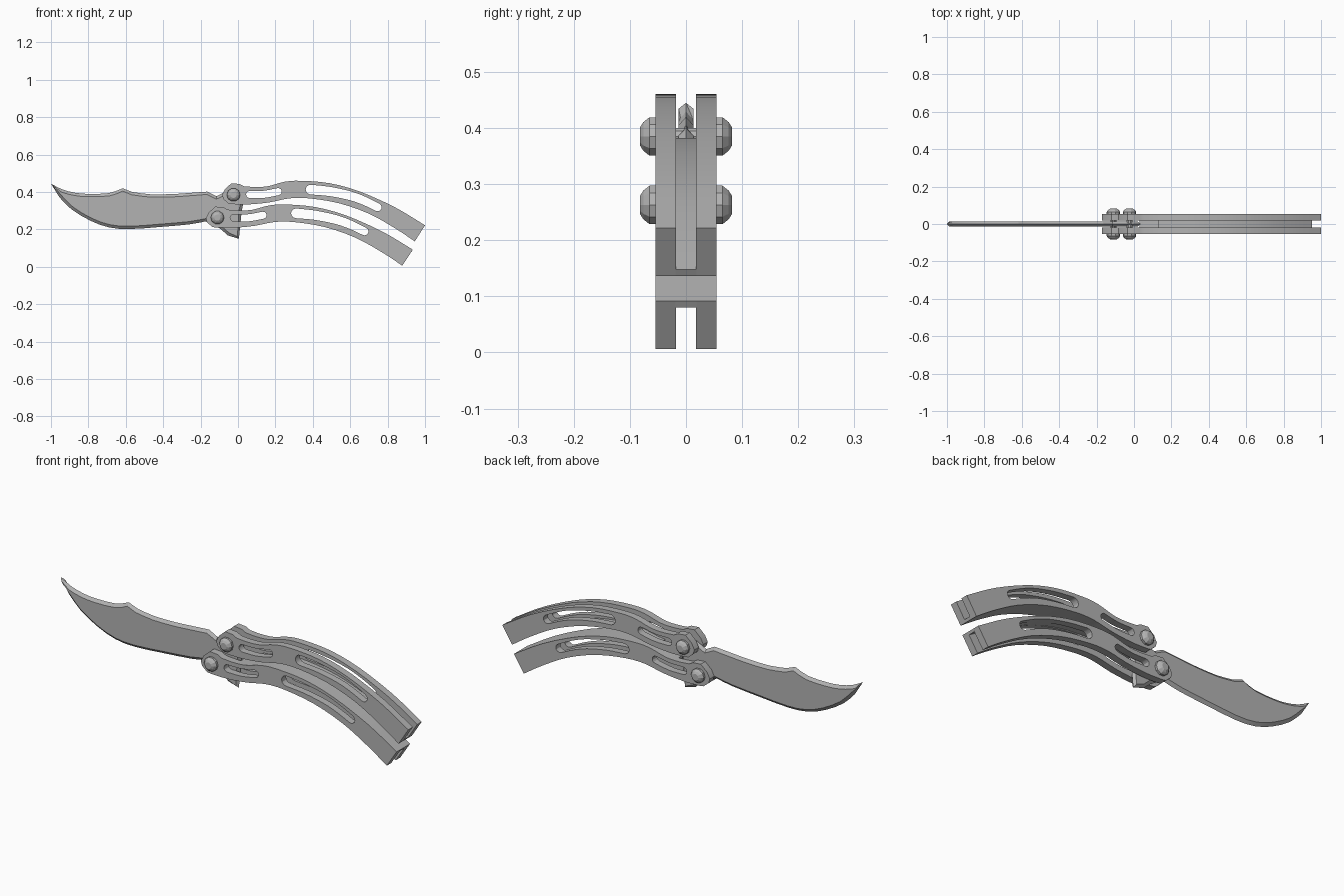
import bpy, bmesh, math
from mathutils import Vector

if "Cube" in bpy.data.objects:
    bpy.data.objects.remove(bpy.data.objects["Cube"])

steel = bpy.data.materials.new("grey_steel")
steel.diffuse_color = (0.45, 0.45, 0.45, 1)
steel.use_nodes = True
steel.node_tree.nodes["Principled BSDF"].inputs["Base Color"].default_value = steel.diffuse_color


def smooth_path(pts, steps=3):
    """Catmull-Rom through the points, ends kept."""
    p = [Vector(q) for q in pts]
    p = [2 * p[0] - p[1]] + p + [2 * p[-1] - p[-2]]
    out = []
    for a, b, c, d in zip(p, p[1:], p[2:], p[3:]):
        for i in range(steps):
            t = i / steps
            out.append(0.5 * (2 * b + (c - a) * t + (2 * a - 5 * b + 4 * c - d) * t * t
                              + (3 * b - a - 3 * c + d) * t ** 3))
    return out + [p[-2]]


def normals(path):
    res = []
    for i in range(len(path)):
        d = (path[min(i + 1, len(path) - 1)] - path[max(i - 1, 0)]).normalized()
        res.append(Vector((-d.y, d.x)))
    return res


def slot(path, r0, r1):
    """Round-ended slot outline around a centre line."""
    n, k = normals(path), len(path) - 1
    rad = [r0 + (r1 - r0) * i / k for i in range(k + 1)]
    top = [p + m * r for p, m, r in zip(path, n, rad)]
    bot = [p - m * r for p, m, r in zip(path, n, rad)]

    def cap(c, m, r):
        t = Vector((m.y, -m.x))
        return [c + r * (m * math.cos(a) + t * math.sin(a))
                for a in (math.pi * j / 6 for j in range(1, 6))]
    return top + cap(path[-1], n[-1], r1) + bot[::-1] + cap(path[0], -n[0], r0)


def finish(ob, angle=30):
    ob.data.materials.clear()
    ob.data.materials.append(steel)
    bpy.ops.object.select_all(action='DESELECT')
    ob.select_set(True)
    bpy.context.view_layer.objects.active = ob
    bpy.ops.object.shade_smooth_by_angle(angle=math.radians(angle))


def plate(name, loops, y, half):
    """Flat plate in the x-z plane; loops after the first are holes."""
    cu = bpy.data.curves.new(name, 'CURVE')
    cu.dimensions, cu.fill_mode, cu.extrude = '2D', 'BOTH', half
    for loop in loops:
        sp = cu.splines.new('POLY')
        sp.points.add(len(loop) - 1)
        for pt, v in zip(sp.points, loop):
            pt.co = (v.x, v.y, 0, 1)
        sp.use_cyclic_u = True
    tmp = bpy.data.objects.new(name + "_tmp", cu)
    bpy.context.collection.objects.link(tmp)
    bpy.context.view_layer.update()
    me = bpy.data.meshes.new_from_object(tmp.evaluated_get(bpy.context.evaluated_depsgraph_get()))
    bpy.data.objects.remove(tmp)
    bm = bmesh.new()
    bm.from_mesh(me)
    bmesh.ops.remove_doubles(bm, verts=bm.verts, dist=1e-5)
    for v in bm.verts:
        v.co = (v.co.x, y - v.co.z, v.co.y)
    bmesh.ops.recalc_face_normals(bm, faces=bm.faces)
    bm.to_mesh(me)
    bm.free()
    ob = bpy.data.objects.new(name, me)
    bpy.context.collection.objects.link(ob)
    finish(ob)


# Handle outline, shared by both handles
head = [Vector(p) for p in ((-.05, .338), (-.078, .362), (-.085, .385), (-.07, .415), (-.035, .447), (.008, .443))]
top = smooth_path([(.03, .431), (.09, .427), (.16, .431), (.25, .455), (.34, .46),
                   (.49, .447), (.65, .403), (.84, .318), (1.0, .222)])
bottom = smooth_path([(-.03, .335), (.06, .334), (.17, .345), (.275, .366), (.38, .366),
                      (.54, .34), (.70, .284), (.84, .206), (.945, .136)])
short_slot = slot(smooth_path([(.062, .387), (.14, .388), (.215, .402)]), .019, .019)
long_slot = slot(smooth_path([(.388, .413), (.49, .403), (.6, .380), (.677, .352), (.747, .318)]), .026, .021)


def upper(p):
    return p.copy()


def lower(p):
    return Vector((-.11 + (p.x + .024) * 1.02, p.y - .125 - .005 * max(p.x, 0)))


for name, move, edge, side in (("upper", upper, bottom, 1), ("lower", lower, top, -1)):
    loops = [[move(p) for p in loop] for loop in (head + top + bottom[::-1], short_slot, long_slot)]
    for y, tag in ((-.036, "front"), (.036, "back")):
        plate(f"{name}_handle_{tag}", loops, y, .018)
    # Thin spine joining the two plates along the inner edge
    line = [move(p) for p in edge if p.x > .1]
    inner = [p + m * side * .014 for p, m in zip(line, normals(line))]
    plate(f"{name}_handle_spine", [line + inner[::-1]], 0, .019)

# Blade with tang: sharp rim in the middle plane, flat faces either side
spine = smooth_path([(-1, .445), (-.94, .414), (-.87, .396), (-.8, .39), (-.69, .394), (-.617, .42)], 2)
spine += smooth_path([(-.565, .4), (-.47, .388), (-.35, .389), (-.26, .395), (-.163, .402)], 2)
tang = [Vector(p) for p in ((-.115, .377), (-.06, .405), (.0, .40), (.035, .37), (.02, .30), (.005, .15),
                            (-.055, .168), (-.09, .2), (-.13, .225))]
belly = smooth_path([(-.174, .243), (-.26, .227), (-.42, .213), (-.58, .202), (-.69, .211),
                     (-.79, .247), (-.89, .307), (-.955, .372)], 2)
rim = spine + tang + belly
bm = bmesh.new()
n = len(rim)
rings = [[], [], []]
for i, p in enumerate(rim):
    d = ((p - rim[i - 1]).normalized() + (rim[(i + 1) % n] - p).normalized()).normalized()
    q = p + Vector((d.y, -d.x)) * .015
    rings[0].append(bm.verts.new((q.x, -.013, q.y)))
    rings[1].append(bm.verts.new((p.x, 0, p.y)))
    rings[2].append(bm.verts.new((q.x, .013, q.y)))
bm.faces.new(rings[0])
bm.faces.new(rings[2][::-1])
for a, b in zip(rings, rings[1:]):
    for i in range(n):
        j = (i + 1) % n
        bm.faces.new((a[i], a[j], b[j], b[i]))
bmesh.ops.recalc_face_normals(bm, faces=bm.faces)
me = bpy.data.meshes.new("blade")
bm.to_mesh(me)
bm.free()
blade = bpy.data.objects.new("blade", me)
bpy.context.collection.objects.link(blade)
finish(blade, 20)

# Pivot pins with faceted domed heads
profile = [(-.082, .017), (-.076, .027), (-.065, .036), (-.053, .036), (-.053, .016)]
profile += [(-y, r) for y, r in reversed(profile)]
for name, cx, cz in (("upper_pivot", -.024, .385), ("lower_pivot", -.11, .263)):
    bm = bmesh.new()
    sides = 10
    rows = [[bm.verts.new((cx + r * math.cos(2 * math.pi * k / sides), y,
                           cz + r * math.sin(2 * math.pi * k / sides))) for k in range(sides)]
            for y, r in profile]
    for a, b in zip(rows, rows[1:]):
        for k in range(sides):
            m = (k + 1) % sides
            bm.faces.new((a[k], a[m], b[m], b[k]))
    bm.faces.new(rows[0])
    bm.faces.new(rows[-1])
    bmesh.ops.recalc_face_normals(bm, faces=bm.faces)
    me = bpy.data.meshes.new(name)
    bm.to_mesh(me)
    bm.free()
    ob = bpy.data.objects.new(name, me)
    bpy.context.collection.objects.link(ob)
    finish(ob, 15)
